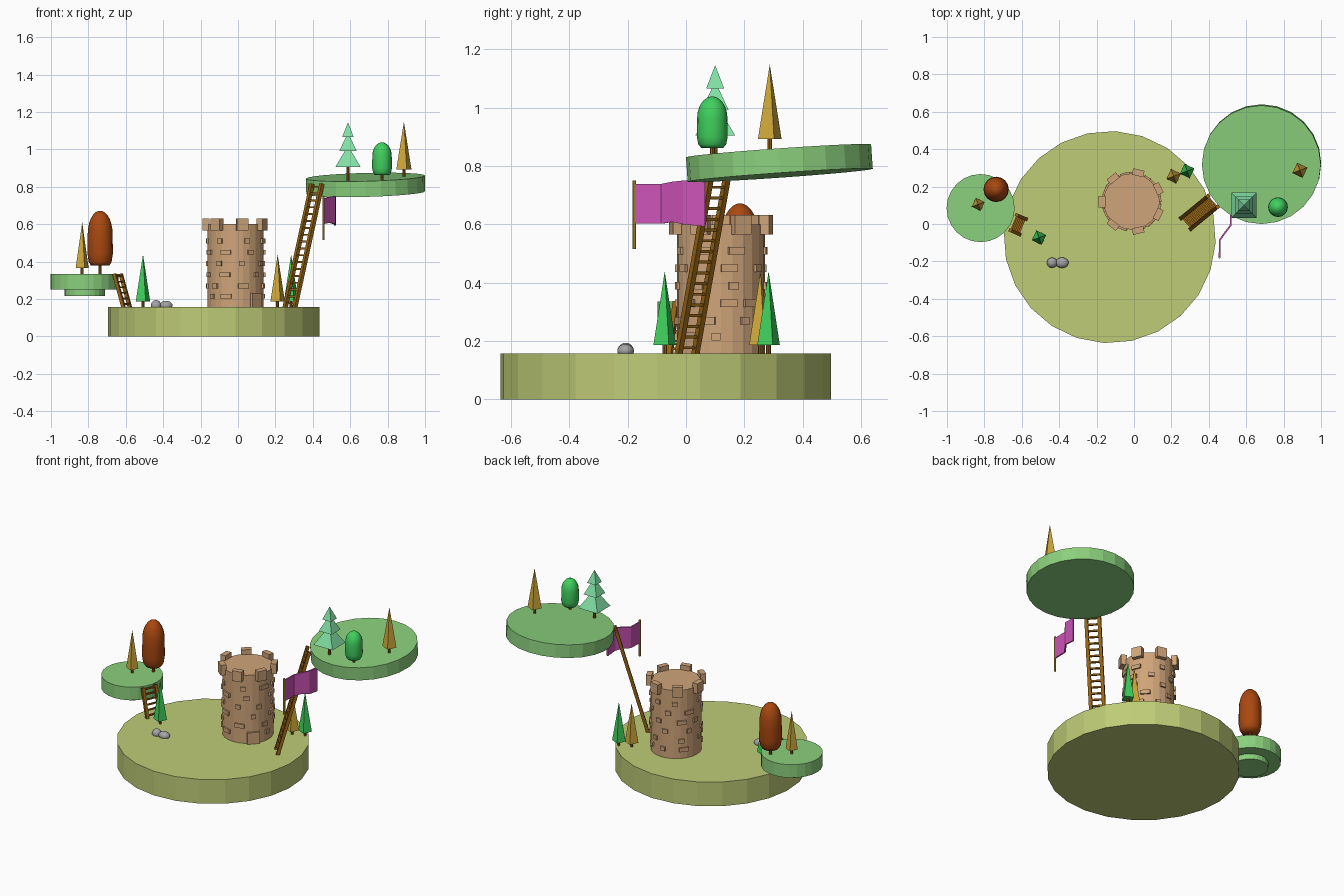
import bpy, bmesh, math, random
from mathutils import Matrix, Vector

if "Cube" in bpy.data.objects:
    bpy.data.objects.remove(bpy.data.objects["Cube"])

random.seed(4)


def material(name, r, g, b):
    lin = [((c / 255 + 0.055) / 1.055) ** 2.4 for c in (r, g, b)]
    m = bpy.data.materials.new(name)
    m.diffuse_color = (*lin, 1)
    m.use_nodes = True
    m.node_tree.nodes["Principled BSDF"].inputs["Base Color"].default_value = m.diffuse_color
    return m


OLIVE = material("olive grass", 191, 204, 119)
GRASS = material("soft green grass", 139, 208, 125)
STONE = material("tan stone", 208, 165, 122)
RUST = material("rust foliage", 170, 72, 16)
GREEN = material("bright green foliage", 64, 208, 94)
GOLD = material("gold foliage", 210, 170, 60)
MINT = material("mint foliage", 130, 224, 164)
WOOD = material("brown wood", 152, 100, 20)
PINK = material("magenta cloth", 206, 84, 184)
GREY = material("grey rock", 165, 165, 165)


def finish(name, bm, mat, smooth=False):
    bmesh.ops.recalc_face_normals(bm, faces=bm.faces)
    me = bpy.data.meshes.new(name)
    bm.to_mesh(me)
    bm.free()
    me.materials.append(mat)
    for p in me.polygons:
        p.use_smooth = smooth
    ob = bpy.data.objects.new(name, me)
    bpy.context.collection.objects.link(ob)
    return ob


def add_cone(bm, x, y, z0, z1, r0, r1, sides, turn=0):
    """Cone, or cylinder when r0 equals r1, between two heights."""
    m = Matrix.Translation((x, y, (z0 + z1) / 2)) @ Matrix.Rotation(math.radians(turn), 4, 'Z')
    bmesh.ops.create_cone(bm, cap_ends=True, segments=sides, radius1=r0, radius2=r1,
                          depth=z1 - z0, matrix=m)


def cone(name, mat, *args):
    bm = bmesh.new()
    add_cone(bm, *args)
    return finish(name, bm, mat)


def add_box(bm, matrix, size):
    bmesh.ops.create_cube(bm, size=1, matrix=matrix @ Matrix.Diagonal((*size, 1)))


def add_beam(bm, a, b, w):
    """Square bar from a to b."""
    a, b = Vector(a), Vector(b)
    d = b - a
    m = Matrix.Translation((a + b) / 2) @ d.to_track_quat('Z', 'X').to_matrix().to_4x4()
    add_box(bm, m, (w, w, d.length))


def lathe(name, mat, x, y, profile, sides=16):
    """Smooth round body from (radius, z) points."""
    bm = bmesh.new()
    rings = []
    for r, z in profile:
        rings.append([bm.verts.new((x + r * math.cos(2 * math.pi * i / sides),
                                    y + r * math.sin(2 * math.pi * i / sides), z))
                      for i in range(sides)])
    for lo, hi in zip(rings, rings[1:]):
        for i in range(sides):
            j = (i + 1) % sides
            bm.faces.new((lo[i], lo[j], hi[j], hi[i]))
    bm.faces.new(rings[0])
    bm.faces.new(rings[-1])
    return finish(name, bm, mat, True)


# Islands
cone("main_island", OLIVE, -0.13, -0.07, 0, 0.157, 0.567, 0.567, 24, 12)
cone("left_island", GRASS, -0.82, 0.085, 0.25, 0.335, 0.182, 0.182, 24)
cone("left_island_underside", GRASS, -0.82, 0.085, 0.215, 0.25, 0.108, 0.108, 24)
high = cone("high_island", GRASS, 0, 0, -0.042, 0.042, 0.318, 0.318, 24)
high.location = (0.682, 0.32, 0.81)
high.rotation_euler = (math.radians(4), math.radians(-1.5), 0)

# Tower body, battlements, raised bricks and door
TX, TY, TR = -0.013, 0.12, 0.15
cone("tower_body", STONE, TX, TY, 0.15, 0.6, TR, TR, 24)


def around_tower(deg, z, r):
    return (Matrix.Translation((TX, TY, z)) @ Matrix.Rotation(math.radians(deg), 4, 'Z')
            @ Matrix.Translation((r, 0, 0)))


bm = bmesh.new()
for k in range(7):
    add_box(bm, around_tower(180 + k * 360 / 7, 0.598, 0.158), (0.035, 0.062, 0.066))
finish("tower_battlements", bm, STONE)

bm = bmesh.new()
for row, z in enumerate((0.215, 0.27, 0.33, 0.39, 0.45, 0.51)):
    for k in range(7):
        deg = k * 360 / 7 + row * 26 + random.uniform(-12, 12)
        if z < 0.25 and abs((deg + 43 + 180) % 360 - 180) < 30:
            continue
        width = random.choice((0.03, 0.035, 0.058))
        add_box(bm, around_tower(deg, z, TR - 0.003), (0.022, width, 0.026))
finish("tower_bricks", bm, STONE)

bm = bmesh.new()
add_box(bm, around_tower(-43, 0.193, TR - 0.002), (0.024, 0.075, 0.076))
finish("tower_door", bm, STONE)


# Ladders
def ladder(name, rail_a, rail_b, rungs, w):
    bm = bmesh.new()
    (a0, a1), (b0, b1) = [[Vector(p) for p in rail] for rail in (rail_a, rail_b)]
    add_beam(bm, a0, a1, w)
    add_beam(bm, b0, b1, w)
    for i in range(rungs):
        t = (i + 0.6) / rungs
        add_beam(bm, a0.lerp(a1, t), b0.lerp(b1, t), w * 0.5)
    finish(name, bm, WOOD)


ladder("tall_ladder", ((0.252, 0.032, 0.155), (0.396, 0.15, 0.815)),
       ((0.304, -0.026, 0.155), (0.448, 0.092, 0.815)), 18, 0.02)
ladder("short_ladder", ((-0.578, 0.027, 0.155), (-0.627, 0.048, 0.335)),
       ((-0.612, -0.056, 0.155), (-0.661, -0.034, 0.335)), 6, 0.018)

# Flag: folded cloth sheet hanging from a pole
cone("flag_pole", GOLD, 0.457, -0.178, 0.515, 0.75, 0.006, 0.006, 8)
bm = bmesh.new()
path = ((0.457, -0.178, 0.602, 0.738), (0.459, -0.085, 0.602, 0.738), (0.488, -0.045, 0.608, 0.746),
        (0.516, -0.008, 0.6, 0.75), (0.52, 0.065, 0.592, 0.745))
cols = [(bm.verts.new((x, y, lo)), bm.verts.new((x, y, hi))) for x, y, lo, hi in path]
for (a, b), (c, d) in zip(cols, cols[1:]):
    bm.faces.new((a, c, d, b))
flag = finish("flag_cloth", bm, PINK)
solid = flag.modifiers.new("thickness", 'SOLIDIFY')
solid.thickness = 0.009
solid.offset = 0


# Trees
def trunk(name, x, y, z0, z1):
    cone(name + "_trunk", WOOD, x, y, z0, z1, 0.008, 0.008, 8)


def spire_tree(name, mat, x, y, ground, base, top, r):
    trunk(name, x, y, ground - 0.005, base + 0.01)
    cone(name + "_foliage", mat, x, y, base, top, r, 0, 4, 20)


spire_tree("main_left_tree", GREEN, -0.508, -0.073, 0.157, 0.187, 0.438, 0.041)
spire_tree("main_gold_tree", GOLD, 0.212, 0.255, 0.157, 0.187, 0.438, 0.041)
spire_tree("main_right_tree", GREEN, 0.284, 0.283, 0.157, 0.187, 0.438, 0.041)
spire_tree("left_gold_tree", GOLD, -0.833, 0.105, 0.335, 0.365, 0.61, 0.037)
spire_tree("high_gold_tree", GOLD, 0.887, 0.287, 0.85, 0.893, 1.148, 0.043)


def round_tree(name, mat, x, y, ground, base, top, r):
    trunk(name, x, y, ground - 0.01, base + 0.01)
    h = top - base
    profile = [(0.72 * r, base), (0.9 * r, base + 0.07 * h), (r, base + 0.22 * h)]
    for i in range(7):  # domed cap
        a = math.radians(i * 14)
        profile.append((0.98 * r * math.cos(a), top - 0.42 * h * (1 - math.sin(a))))
    lathe(name + "_foliage", mat, x, y, profile)


round_tree("left_rust_tree", RUST, -0.737, 0.185, 0.335, 0.378, 0.672, 0.068)
round_tree("high_green_tree", GREEN, 0.77, 0.09, 0.835, 0.862, 1.038, 0.053)

# Tiered pine, square in plan
trunk("high_pine", 0.588, 0.1, 0.82, 0.93)
bm = bmesh.new()
for z0, z1, half in ((0.905, 1.02, 0.068), (0.992, 1.09, 0.046), (1.065, 1.145, 0.031)):
    add_cone(bm, 0.588, 0.1, z0, z1, half * math.sqrt(2), 0, 4, 45)
finish("high_pine_foliage", bm, MINT)

# Rocks
for name, x, size in (("left_rock", -0.438, (0.029, 0.028, 0.028)),
                      ("right_rock", -0.385, (0.036, 0.029, 0.024))):
    bm = bmesh.new()
    bmesh.ops.create_uvsphere(bm, u_segments=14, v_segments=9, radius=1,
                              matrix=Matrix.Translation((x, -0.207, 0.166)) @ Matrix.Diagonal((*size, 1)))
    finish(name, bm, GREY, True)
